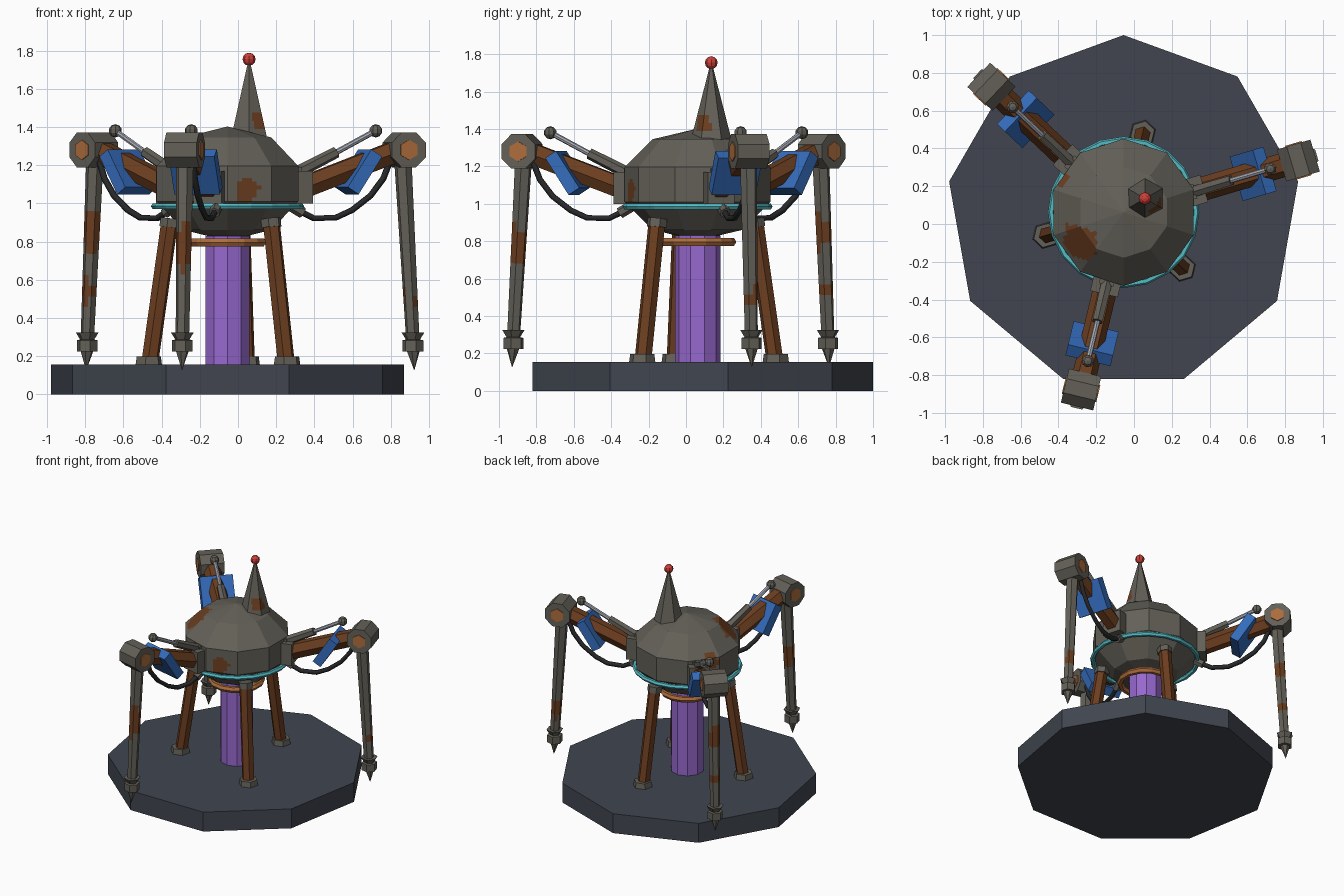
import bpy, bmesh, math
from mathutils import Matrix, Vector, noise

cube = bpy.data.objects.get("Cube")
if cube:
    bpy.data.objects.remove(cube, do_unlink=True)

COLOURS = {
    "weathered_grey": (0.125, 0.117, 0.097),
    "slate": (0.052, 0.060, 0.078),
    "rust_brown": (0.150, 0.048, 0.014),
    "copper": (0.42, 0.15, 0.045),
    "blue": (0.035, 0.15, 0.50),
    "teal": (0.09, 0.50, 0.56),
    "purple": (0.31, 0.14, 0.62),
    "red": (0.62, 0.05, 0.04),
    "silver": (0.38, 0.40, 0.46),
    "black_rubber": (0.02, 0.021, 0.023),
}
MATS = {}
for label, rgb in COLOURS.items():
    m = bpy.data.materials.new(label)
    m.use_nodes = True
    m.diffuse_color = (*rgb, 1)
    bsdf = m.node_tree.nodes["Principled BSDF"]
    bsdf.inputs["Base Color"].default_value = (*rgb, 1)
    bsdf.inputs["Roughness"].default_value = 0.8
    MATS[label] = m

CENTRE = Matrix.Translation((-0.055, 0.062, 0))


def finish(name, bm, colour, matrix):
    bmesh.ops.remove_doubles(bm, verts=bm.verts, dist=1e-5)
    bmesh.ops.recalc_face_normals(bm, faces=bm.faces)
    bm.transform(matrix)
    mesh = bpy.data.meshes.new(name)
    bm.to_mesh(mesh)
    bm.free()
    mesh.materials.append(MATS[colour])
    ob = bpy.data.objects.new(name, mesh)
    bpy.context.collection.objects.link(ob)
    return ob


def aim(start, direction, side):
    """Frame at start with z along direction and x near side."""
    z = Vector(direction).normalized()
    y = z.cross(Vector(side)).normalized()
    x = y.cross(z)
    rot = Matrix((x, y, z)).transposed().to_4x4()
    return Matrix.Translation(start) @ rot


def lathe(name, profile, sides, colour, matrix=CENTRE, turn=0.0, ring=False):
    """Spin (radius, height) points about z; turn is in fractions of a side."""
    bm = bmesh.new()
    loops = []
    for r, z in profile:
        angles = [math.pi / 2 + (k + turn) * math.tau / sides for k in range(sides)]
        loops.append([bm.verts.new((r * math.cos(a), r * math.sin(a), z)) for a in angles])
    pairs = list(zip(loops, loops[1:]))
    if ring:
        pairs.append((loops[-1], loops[0]))
    for a, b in pairs:
        for k in range(sides):
            n = (k + 1) % sides
            bm.faces.new((a[k], a[n], b[n], b[k]))
    if not ring:
        for loop, (r, z) in ((loops[0], profile[0]), (loops[-1], profile[-1])):
            if r > 0:
                bm.faces.new(loop)
    bmesh.ops.dissolve_degenerate(bm, dist=1e-6, edges=bm.edges)
    return finish(name, bm, colour, matrix)


def rod(name, a, b, r0, r1, sides, colour, frame=CENTRE, side=(0, 1, 0), turn=0.0):
    d = Vector(b) - Vector(a)
    return lathe(name, [(r0, 0), (r1, d.length)], sides, colour,
                 frame @ aim(a, d, side), turn)


def ball(name, at, radius, sides, rings, colour, squash=1.0, frame=CENTRE):
    pts = [(radius * math.sin(math.pi * k / rings),
            -radius * squash * math.cos(math.pi * k / rings)) for k in range(rings + 1)]
    pts[0], pts[-1] = (0, pts[0][1]), (0, pts[-1][1])
    return lathe(name, pts, sides, colour, frame @ Matrix.Translation(at))


def torus(name, radius, thick, z, sides, colour):
    pts = [(radius + thick * math.cos(k * math.tau / 6),
            z + thick * math.sin(k * math.tau / 6)) for k in range(6)]
    return lathe(name, pts, sides, colour, ring=True)


def box(name, at, size, colour, frame, tilt=0.0):
    bm = bmesh.new()
    bmesh.ops.create_cube(bm, size=1)
    m = Matrix.Translation(at) @ Matrix.Rotation(tilt, 4, 'Y') @ Matrix.Diagonal((*size, 1))
    return finish(name, bm, colour, frame @ m)


def rust(ob, spots, cuts=8):
    """Divide the flat faces and stain those near a spot."""
    ob.data.materials.append(MATS["rust_brown"])
    bm = bmesh.new()
    bm.from_mesh(ob.data)
    bmesh.ops.subdivide_edges(bm, edges=bm.edges, cuts=cuts, use_grid_fill=True)
    for f in bm.faces:
        c = f.calc_center_median()
        wobble = 1 + 0.5 * noise.noise(c * 18)
        if any((c - Vector(p)).length < r * wobble for p, r in spots):
            f.material_index = 1
    bm.to_mesh(ob.data)
    bm.free()


# Ground plinth, beam column and collar
lathe("plinth", [(0.938, 0), (0.938, 0.155)], 9, "slate")
lathe("energy_column", [(0.122, 0.155), (0.122, 0.83)], 10, "purple")
torus("copper_collar", 0.183, 0.024, 0.796, 14, "copper")

# Faceted hull with trim ring
hull = ball("hull", (0, 0, 1.103), 0.41, 10, 5, "weathered_grey", 0.73)
rust(hull, [((0.05, -0.31, 1.06), 0.06), ((-0.28, -0.1, 1.29), 0.1),
            ((-0.39, 0.24, 1.17), 0.06)])
torus("trim_ring", 0.383, 0.018, 0.985, 20, "teal")

# Antenna
spire_frame = Matrix.Translation((0.058, 0.135, 0))
spire = lathe("antenna_spire", [(0.108, 1.345), (0.008, 1.735)], 6, "weathered_grey", spire_frame)
rust(spire, [((0.12, 0.08, 1.42), 0.06)])
ball("antenna_light", (0, 0, 1.755), 0.034, 8, 6, "red", frame=spire_frame)

# Fixed support struts, evenly spaced between the legs
for i in range(3):
    frame = CENTRE @ Matrix.Rotation(math.radians(76.5 + 120 * i), 4, 'Z')
    rod(f"strut_{i}", (0.425, 0, 0.16), (0.315, 0, 0.91), 0.046, 0.046, 6, "rust_brown", frame)
    rod(f"strut_foot_{i}", (0.43, 0, 0.155), (0.43, 0, 0.197), 0.072, 0.066, 6,
        "weathered_grey", frame)
    rod(f"strut_collar_{i}", (0.318, 0, 0.875), (0.312, 0, 0.92), 0.054, 0.054, 6,
        "weathered_grey", frame)

# Jointed legs: x runs outward and y sideways in each leg's frame
SHIN_RUST = [[(0.5, 0.06)], [(0.54, 0.06), (0.86, 0.09)], [(0.78, 0.11)]]
for i in range(3):
    frame = CENTRE @ Matrix.Rotation(math.radians(16.5 + 120 * i), 4, 'Z')

    # Hip and thigh
    box(f"hip_block_{i}", (0.385, 0, 1.085), (0.12, 0.15, 0.17), "weathered_grey", frame)
    rod(f"thigh_{i}", (0.39, 0, 1.075), (0.94, 0, 1.28), 0.064, 0.064, 6, "rust_brown", frame,
        turn=0.5)
    box(f"thigh_armour_{i}", (0.715, 0, 1.165), (0.235, 0.245, 0.07), "blue", frame,
        math.radians(-57))

    # Piston above the thigh
    box(f"piston_bracket_{i}", (0.36, 0, 1.15), (0.07, 0.08, 0.08), "weathered_grey", frame)
    rod(f"piston_sleeve_{i}", (0.35, 0, 1.147), (0.595, 0, 1.268), 0.034, 0.03, 6,
        "weathered_grey", frame)
    rod(f"piston_rod_{i}", (0.58, 0, 1.26), (0.805, 0, 1.378), 0.015, 0.015, 8, "silver", frame)
    ball(f"piston_knob_{i}", (0.81, 0, 1.38), 0.035, 8, 5, "weathered_grey", frame=frame)

    # Knee with a copper bolt head on both ends
    rod(f"knee_{i}", (0.965, -0.088, 1.28), (0.965, 0.088, 1.28), 0.1, 0.1, 8,
        "weathered_grey", frame, (1, 0, 0), 0.5)
    for s, label in ((-1, "right"), (1, "left")):
        rod(f"knee_bolt_{label}_{i}", (0.965, s * 0.08, 1.28), (0.965, s * 0.094, 1.28),
            0.053, 0.053, 6, "copper", frame, (1, 0, 0))

    # Shin, ankle and spike
    shin = rod(f"shin_{i}", (0.957, 0, 1.24), (1.012, 0, 0.29), 0.047, 0.036, 6,
               "weathered_grey", frame, turn=0.5)
    rust(shin, [(frame @ Vector((1.0, 0.02, z)), r) for z, r in SHIN_RUST[i]], 16)
    lathe(f"ankle_{i}", [(0.056, 0.225), (0.056, 0.283), (0.038, 0.287), (0.062, 0.325)], 6,
          "weathered_grey", frame @ Matrix.Translation((1.013, 0, 0)))
    rod(f"foot_spike_{i}", (1.015, 0, 0.23), (1.02, 0, 0.127), 0.036, 0.001, 6,
        "weathered_grey", frame)

    # Hanging cable below the thigh
    curve = bpy.data.curves.new(f"cable_{i}", 'CURVE')
    curve.dimensions = '3D'
    curve.bevel_depth = 0.017
    curve.bevel_resolution = 1
    curve.use_fill_caps = True
    path = [(0.38, 0.97), (0.48, 0.922), (0.6, 0.925), (0.69, 0.965), (0.79, 1.04),
            (0.86, 1.13), (0.9, 1.23)]
    spline = curve.splines.new('POLY')
    spline.points.add(len(path) - 1)
    for p, (x, z) in zip(spline.points, path):
        p.co = (*(frame @ Vector((x, 0.03, z))), 1)
    curve.materials.append(MATS["black_rubber"])
    bpy.context.collection.objects.link(bpy.data.objects.new(f"cable_{i}", curve))
    rod(f"cable_socket_{i}", (0.36, 0.03, 0.985), (0.42, 0.03, 0.95), 0.03, 0.03, 6,
        "weathered_grey", frame)
